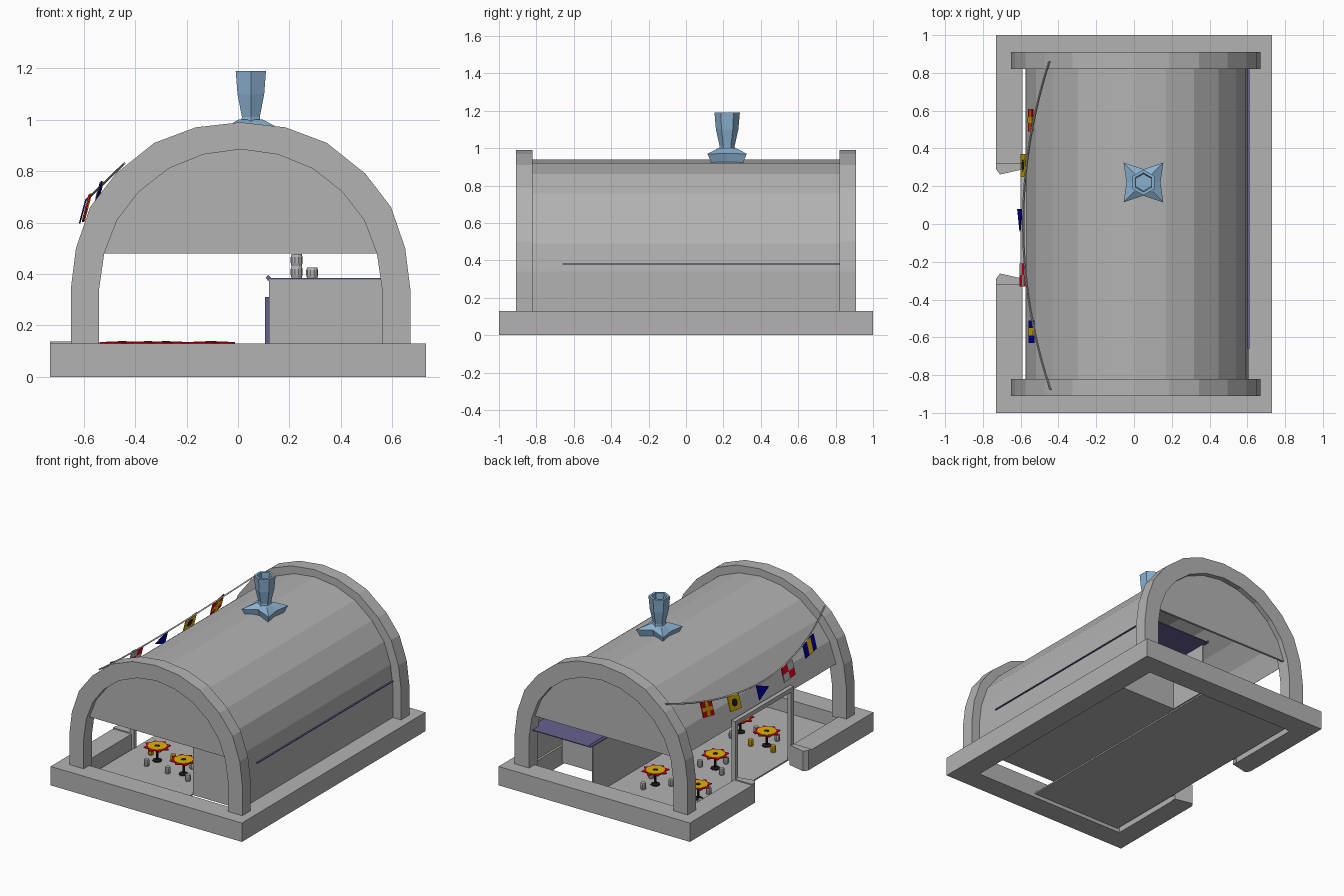
import bpy, bmesh, math

if "Cube" in bpy.data.objects:
    bpy.data.objects.remove(bpy.data.objects["Cube"])

def material(name, r, g, b):
    m = bpy.data.materials.new(name)
    m.diffuse_color = (r, g, b, 1)
    m.use_nodes = True
    m.node_tree.nodes["Principled BSDF"].inputs["Base Color"].default_value = m.diffuse_color
    return m

GREY = material("grey", .45, .45, .45)
BLUE = material("pale blue", .25, .43, .62)
PURPLE = material("dark purple", .13, .12, .28)
YELLOW = material("yellow", .75, .45, 0)
RED = material("red", .75, 0, .01)
NAVY = material("flag blue", 0, 0, .35)
BLACK = material("black", .012, .012, .012)

def mesh(name, verts, faces, mat):
    me = bpy.data.meshes.new(name)
    me.from_pydata(verts, [], faces)
    bm = bmesh.new()
    bm.from_mesh(me)
    bmesh.ops.recalc_face_normals(bm, faces=bm.faces)
    bm.to_mesh(me)
    bm.free()
    me.materials.append(mat)
    ob = bpy.data.objects.new(name, me)
    bpy.context.collection.objects.link(ob)
    return ob

def loft(name, rings, mat, cap=True):
    n = len(rings[0])
    verts = [p for r in rings for p in r]
    faces = [(i*n+j, i*n+(j+1) % n, (i+1)*n+(j+1) % n, (i+1)*n+j)
             for i in range(len(rings)-1) for j in range(n)]
    if cap:
        faces += [tuple(range(n)), tuple(range(len(verts)-n, len(verts)))]
    return mesh(name, verts, faces, mat)

def prism_z(name, pts, z0, z1, mat):
    return loft(name, [[(x, y, z) for x, y in pts] for z in (z0, z1)], mat)

def box(name, x0, x1, y0, y1, z0, z1, mat):
    return prism_z(name, [(x0, y0), (x1, y0), (x1, y1), (x0, y1)], z0, z1, mat)

def circle(x, y, r, n, a=0):
    return [(x+r*math.cos(a+2*math.pi*i/n), y+r*math.sin(a+2*math.pi*i/n)) for i in range(n)]

def turned(name, x, y, profile, n, mat, a=0):
    return loft(name, [[(p, q, z) for p, q in circle(x, y, r, n, a)] for r, z in profile], mat)

CX = .01
def mirrored(half):
    """Half profile from ground to crown, mirrored about the hut's centre line."""
    return [(CX-x, z) for x, z in half] + [(CX+x, z) for x, z in half[-2::-1]]

def band(name, outer, inner, y0, y1, mat):
    """Curved slab between two profiles, extruded along y."""
    rings = [[(a[0], y0, a[1]), (a[0], y1, a[1]), (b[0], y1, b[1]), (b[0], y0, b[1])]
             for a, b in zip(outer, inner)]
    return loft(name, rings, mat)

OUT = [(.66, .12), (.66, .34), (.64, .5), (.585, .66), (.485, .79), (.335, .91), (.175, .97), (0, .99)]
INN = [(.55, .12), (.55, .34), (.53, .48), (.48, .61), (.395, .72), (.28, .81), (.145, .865), (0, .885)]
MID = [(.597, .1), (.597, .34), (.58, .49), (.53, .635), (.438, .757), (.307, .862), (.16, .92), (0, .94)]
LIN = [(x-.012 if x else 0, z-(.01 if z > .4 else 0)) for x, z in MID]

# Base kerb with an entrance gap on the left
box("base_front", -.73, .73, -1, -.85, 0, .13, GREY)
box("base_back", -.73, .73, .85, 1, 0, .13, GREY)
box("base_right", .58, .73, -.85, .85, 0, .13, GREY)
for s, n in ((-1, "front"), (1, "back")):
    y0, y1 = sorted((s*.32, s*.85))
    box("base_left_" + n, -.73, -.59, y0, y1, 0, .13, GREY)
    prism_z("entrance_wing_" + n, [(-.73, s*.32), (-.73, s*.29), (-.71, s*.262), (-.585, s*.29), (-.585, s*.32)],
            0, .138, GREY)

# Sunken floor
box("floor", -.575, .115, -.85, .85, .025, .035, GREY)

# End arches with filled upper panels
for s, n in ((-1, "front"), (1, "back")):
    y0, y1 = sorted((s*.82, s*.91))
    band("arch_" + n, mirrored(OUT), mirrored(INN), y0, y1, GREY)
    pts = [p for p in mirrored(INN) if p[1] >= .48]
    loft("gable_panel_" + n, [[(x, s*y, z) for x, z in pts] for y in (.86, .875)], GREY)

# Roof shell: open low on the left, down to the base on the right
band("roof_shell", mirrored(MID)[2:], mirrored(LIN)[2:], -.85, .85, GREY)

# Door frame on the left
for s, n in ((-1, "front"), (1, "back")):
    y0, y1 = sorted((s*.29, s*.32))
    box("door_post_" + n, -.6, -.57, y0, y1, .03, .53, GREY)
box("door_lintel", -.6, -.57, -.32, .32, .505, .535, GREY)

# Bar counter: solid block, side wall, thin top and rounded nosing
box("bar_block", .12, .56, -.66, .55, .03, .378, GREY)
box("bar_side_wall", .12, .13, .55, .84, .03, .378, GREY)
box("bar_top", .12, .612, -.66, .88, .378, .384, PURPLE)
loft("bar_nosing", [[(.118+dx, y, .385+dz) for dx, dz in ((-.01, 0), (0, .012), (.01, 0), (0, -.012))]
                    for y in (-.66, .88)], PURPLE)
box("bar_front_panel", .105, .12, -.6, .2, .12, .31, PURPLE)

# Kegs on the bar
def keg(name, x, y, z, h, r, mat):
    turned(name, x, y, [(r*.85, z), (r, z+h*.25), (r, z+h*.75), (r*.85, z+h)], 10, mat)
keg("keg_low", .228, -.45, .384, .047, .023, GREY)
keg("keg_high", .228, -.45, .431, .047, .023, GREY)
keg("keg_side", .288, -.45, .384, .042, .023, GREY)

# Round tables with star rims, plus stools
for i, (x, y) in enumerate([(-.35, -.38), (-.1, -.45), (-.28, .08), (-.11, .49), (-.45, .51)]):
    star = [(x+r*math.cos(a), y+r*math.sin(a)) for k in range(16)
            for r, a in [((.088, .066)[k % 2], k*math.pi/8)]]
    prism_z(f"table_rim_{i}", star, .130, .135, RED)
    prism_z(f"table_top_{i}", circle(x, y, .062, 12), .129, .138, YELLOW)
    prism_z(f"table_hub_{i}", circle(x, y, .016, 8), .127, .14, BLACK)
    turned(f"table_stem_{i}", x, y, [(.03, .035), (.03, .042), (.008, .046), (.008, .13)], 8, BLACK)
    for k, a in enumerate((.6, 2.6, 4.6)):
        mat = YELLOW if i == 0 and k < 2 else GREY
        keg(f"stool_{i}_{k}", x+.1*math.cos(a+i), y+.1*math.sin(a+i), .035, .045, .018, mat)

# Chimney: flared foot and hollow six-sided stack
PX, PY = .05, .22
def foot(k, z, drop):
    pts = [(-.105, -.105), (0, -.07), (.105, -.105), (.09, 0), (.105, .105), (0, .07), (-.105, .105), (-.09, 0)]
    return [(PX+x*k, PY+y*k, z-drop*abs(x)) for x, y in pts]
loft("chimney_foot", [foot(.8, .93, .1), foot(1, .98, .1), foot(.45, 1.0, 0)], BLUE)
turned("chimney_stack", PX, PY, [(.045, .99), (.04, 1.01), (.06, 1.1), (.068, 1.19), (.05, 1.19), (.045, 1.1)],
       6, BLUE, math.pi/2)

# Bunting string sagging across the left of the roof
def string_at(y):
    t = (y/.85)**2
    return (-.587+.135*t, y, .69+.13*t)
N = 20
rings = []
for i in range(N+1):
    x, y, z = string_at(-.88+1.74*i/N)
    rings.append([(x+.006*math.cos(a), y, z+.006*math.sin(a)) for a in (0, 1.57, 3.14, 4.71)])
loft("bunting_string", rings, GREY)

# Flags hang from the string; patch corners are given in flag units (across, down)
def patch(name, yc, pts, mat, lift=0):
    x0, _, z0 = string_at(yc)
    slope = string_at(yc+.01)[2] - string_at(yc-.01)[2]
    rings = []
    for d in (.003+lift, -.003-lift):
        rings.append([(x0-.004-d-.025*v, yc-(u-.5)*.12, z0-(u-.5)*.12*slope*50-v*.095) for u, v in pts])
    loft(name, rings, mat)

def rect(u0, u1, v0, v1):
    return [(u0, v0), (u1, v0), (u1, v1), (u0, v1)]
FULL = rect(0, 1, 0, 1)
patch("flag_cross", .55, FULL, RED)
patch("flag_cross_bar", .55, rect(0, 1, .37, .63), YELLOW, .001)
patch("flag_cross_post", .55, rect(.37, .63, 0, 1), YELLOW, .0015)
patch("flag_spot", .31, FULL, YELLOW)
patch("flag_spot_disc", .31, circle(.5, .5, .26, 10), BLACK, .001)
patch("flag_pennant", .02, [(0, 0), (1, .5), (0, 1)], NAVY)
patch("flag_check", -.27, FULL, RED)
patch("flag_check_a", -.27, rect(.5, 1, 0, .5), GREY, .001)
patch("flag_check_b", -.27, rect(0, .5, .5, 1), GREY, .001)
patch("flag_stripe", -.57, FULL, NAVY)
patch("flag_stripe_mid", -.57, rect(.33, .67, 0, 1), YELLOW, .001)
